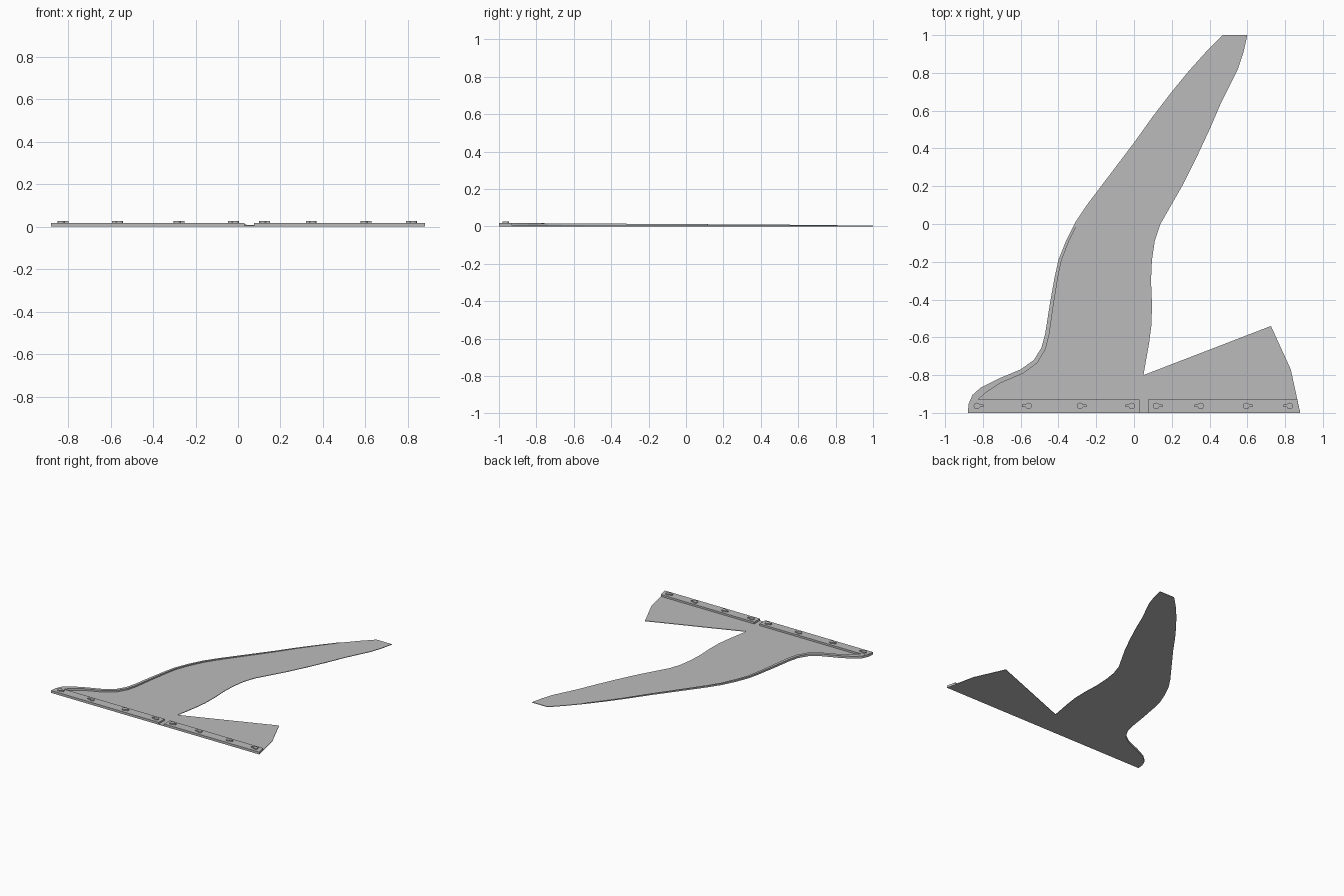
import bpy
import bmesh
import math
from mathutils import Vector

cube = bpy.data.objects.get("Cube")
if cube:
    bpy.data.objects.remove(cube, do_unlink=True)

PLATE_TOP = 0.004
RAIL_TOP = 0.018
PEG_TOP = 0.026

grey = bpy.data.materials.new("plain grey")
grey.use_nodes = True
grey.diffuse_color = (0.5, 0.5, 0.5, 1)
grey.node_tree.nodes["Principled BSDF"].inputs["Base Color"].default_value = grey.diffuse_color


def finish(name, bm):
    bmesh.ops.recalc_face_normals(bm, faces=bm.faces[:])
    mesh = bpy.data.meshes.new(name)
    bm.to_mesh(mesh)
    bm.free()
    mesh.materials.append(grey)
    obj = bpy.data.objects.new(name, mesh)
    bpy.context.scene.collection.objects.link(obj)
    return obj


def slab(name, outline, bottom, top):
    """Extrude a flat outline between two heights."""
    bm = bmesh.new()
    face = bm.faces.new([bm.verts.new((x, y, bottom)) for x, y in outline])
    result = bmesh.ops.extrude_face_region(bm, geom=[face], use_keep_orig=True)
    moved = [v for v in result["geom"] if isinstance(v, bmesh.types.BMVert)]
    bmesh.ops.translate(bm, verts=moved, vec=(0, 0, top - bottom))
    bmesh.ops.triangulate(bm, faces=[f for f in bm.faces if len(f.verts) > 4])
    return finish(name, bm)


# Outline of the wing: leading edge, blunt tip, trailing edge, tail flap
leading = [(-.88, -1), (-.875, -.95), (-.855, -.905), (-.81, -.865), (-.72, -.82),
           (-.6, -.77), (-.53, -.72), (-.49, -.655), (-.47, -.58), (-.445, -.42),
           (-.42, -.28), (-.4, -.19), (-.36, -.09), (-.31, .01), (-.25, .1),
           (0, .43), (.1, .57), (.2, .7), (.29, .81)]
tip = [(.38, .91), (.47, 1), (.6, 1), (.58, .91), (.55, .82)]
trailing = [(.46, .64), (.4, .5), (.33, .35), (.26, .21), (.18, .07), (.14, 0),
            (.11, -.09), (.095, -.19), (.09, -.3), (.095, -.42), (.093, -.53),
            (.08, -.63), (.05, -.8)]
flap = [(.725, -.54), (.83, -.77), (.88, -1)]
slab("wing_plate", leading + tip + trailing + flap, 0, PLATE_TOP)


# Raised lip along the leading edge, growing lower and narrower to the tip
def build_lip():
    points = [Vector(p) for p in leading[1:]]
    bm = bmesh.new()
    rings = []
    for i, p in enumerate(points):
        along = (points[min(i + 1, len(points) - 1)] - points[max(i - 1, 0)]).normalized()
        inward = Vector((along.y, -along.x))
        t = (p.y + 1) / 1.8
        width = 0.026 * (1 - t) + 0.002
        if i < 3:
            width += 0.012
        inner = p + inward * width
        top = RAIL_TOP - 0.011 * t
        corners = [(p, 0), (p, top), (inner, top), (inner, 0)]
        rings.append([bm.verts.new((q.x, q.y, z)) for q, z in corners])
    for a, b in zip(rings, rings[1:]):
        for k in range(4):
            n = (k + 1) % 4
            bm.faces.new((a[k], a[n], b[n], b[k]))
    bm.faces.new(rings[0])
    bm.faces.new(rings[-1])
    finish("leading_edge_lip", bm)


build_lip()

# Two hinge rails along the straight front edge, with a gap between them
slab("right_rail", [(-.88, -1), (.03, -1), (.03, -.93), (-.865, -.93), (-.875, -.95)], 0, RAIL_TOP)
slab("left_rail", [(.075, -1), (.88, -1), (.864, -.93), (.075, -.93)], 0, RAIL_TOP)


# Keyhole-shaped pegs whose tabs point alternately left and right
def peg(name, x, side):
    radius, half, reach, y = 0.017, 0.007, 0.034, -0.963
    start = math.asin(half / radius)
    steps = 14
    outline = [(x + side * reach, y - half), (x + side * reach, y + half)]
    for i in range(steps + 1):
        a = start + (math.tau - 2 * start) * i / steps
        outline.append((x + side * radius * math.cos(a), y + radius * math.sin(a)))
    slab(name, outline, RAIL_TOP - 0.002, PEG_TOP)


for i, x in enumerate([-.832, -.558, -.286, -.012, .117, .353, .594, .825]):
    peg(f"rail_peg_{i + 1}", x, -1 if i % 2 else 1)
